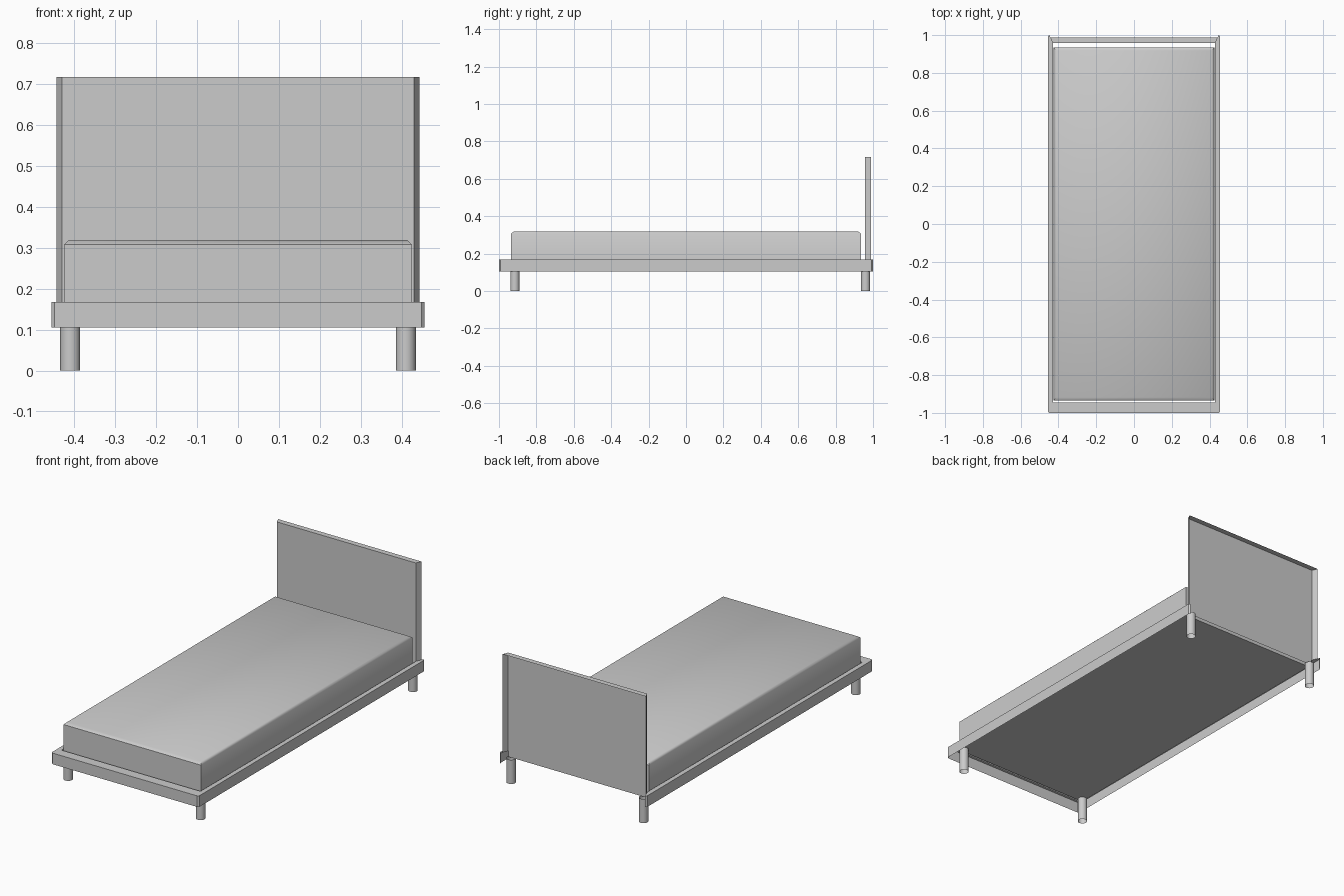
import bpy, bmesh

if "Cube" in bpy.data.objects:
    bpy.data.objects.remove(bpy.data.objects["Cube"])


def make_object(name, bm, smooth_angle=None):
    bmesh.ops.recalc_face_normals(bm, faces=bm.faces)
    mesh = bpy.data.meshes.new(name)
    bm.to_mesh(mesh)
    bm.free()
    obj = bpy.data.objects.new(name, mesh)
    bpy.context.collection.objects.link(obj)
    if smooth_angle:
        bpy.ops.object.select_all(action='DESELECT')
        obj.select_set(True)
        bpy.context.view_layer.objects.active = obj
        bpy.ops.object.shade_smooth_by_angle(angle=smooth_angle)
    return obj


def corner_loop(bm, x, y0, y1, z, c):
    # rectangle with clipped corners, starting at the front edge
    pts = [(-x + c, y0), (x - c, y0), (x, y0 + c), (x, y1 - c),
           (x - c, y1), (-x + c, y1), (-x, y1 - c), (-x, y0 + c)]
    return [bm.verts.new((px, py, z)) for px, py in pts]


def rect_loop(bm, x, y, z):
    return [bm.verts.new((sx * x, sy * y, z))
            for sx, sy in ((-1, -1), (1, -1), (1, 1), (-1, 1))]


def bridge(bm, a, b, skip=()):
    n = len(a)
    for i in range(n):
        if i not in skip:
            j = (i + 1) % n
            bm.faces.new((a[i], a[j], b[j], b[i]))


# Bed frame: outer rails, top lip and inner rim, open at the wall side
bm = bmesh.new()
low = corner_loop(bm, 0.456, -1.0, 1.0, 0.105, 0.008)
high = corner_loop(bm, 0.456, -1.0, 1.0, 0.167, 0.008)
inner = corner_loop(bm, 0.43, -0.945, 0.957, 0.167, 0.002)
rim = corner_loop(bm, 0.43, -0.945, 0.957, 0.135, 0.002)
bridge(bm, low, high, skip=(4,))
bridge(bm, high, inner, skip=(4,))
bridge(bm, inner, rim)
make_object("bed_frame", bm)

# Mattress: box with bevelled upper edges
bm = bmesh.new()
rings = [rect_loop(bm, 0.425, 0.935, 0.135),
         rect_loop(bm, 0.425, 0.935, 0.308),
         rect_loop(bm, 0.413, 0.918, 0.319)]
for a, b in zip(rings, rings[1:]):
    bridge(bm, a, b)
bm.faces.new(rings[0])
bm.faces.new(rings[-1])
make_object("mattress", bm, 0.85)

# Headboard: front panel with splayed ends and top, open at the back
bm = bmesh.new()
profile = [(-0.443, 0.988), (-0.43, 0.957), (0.43, 0.957), (0.443, 0.988)]
bottom = [bm.verts.new((x, y, 0.167)) for x, y in profile]
top = [bm.verts.new((x, y, 0.717)) for x, y in profile]
bridge(bm, bottom, top, skip=(3,))
bm.faces.new(top)
make_object("headboard", bm)

# Four round open-ended legs
for end, y in (("front", -0.915), ("back", 0.96)):
    for side, x in (("left", -0.41), ("right", 0.41)):
        bm = bmesh.new()
        bmesh.ops.create_cone(bm, cap_ends=False, segments=16, radius1=0.0245,
                              radius2=0.0245, depth=0.135)
        bmesh.ops.translate(bm, verts=bm.verts, vec=(x, y, 0.0675))
        make_object(f"{end}_{side}_leg", bm, 0.7)
